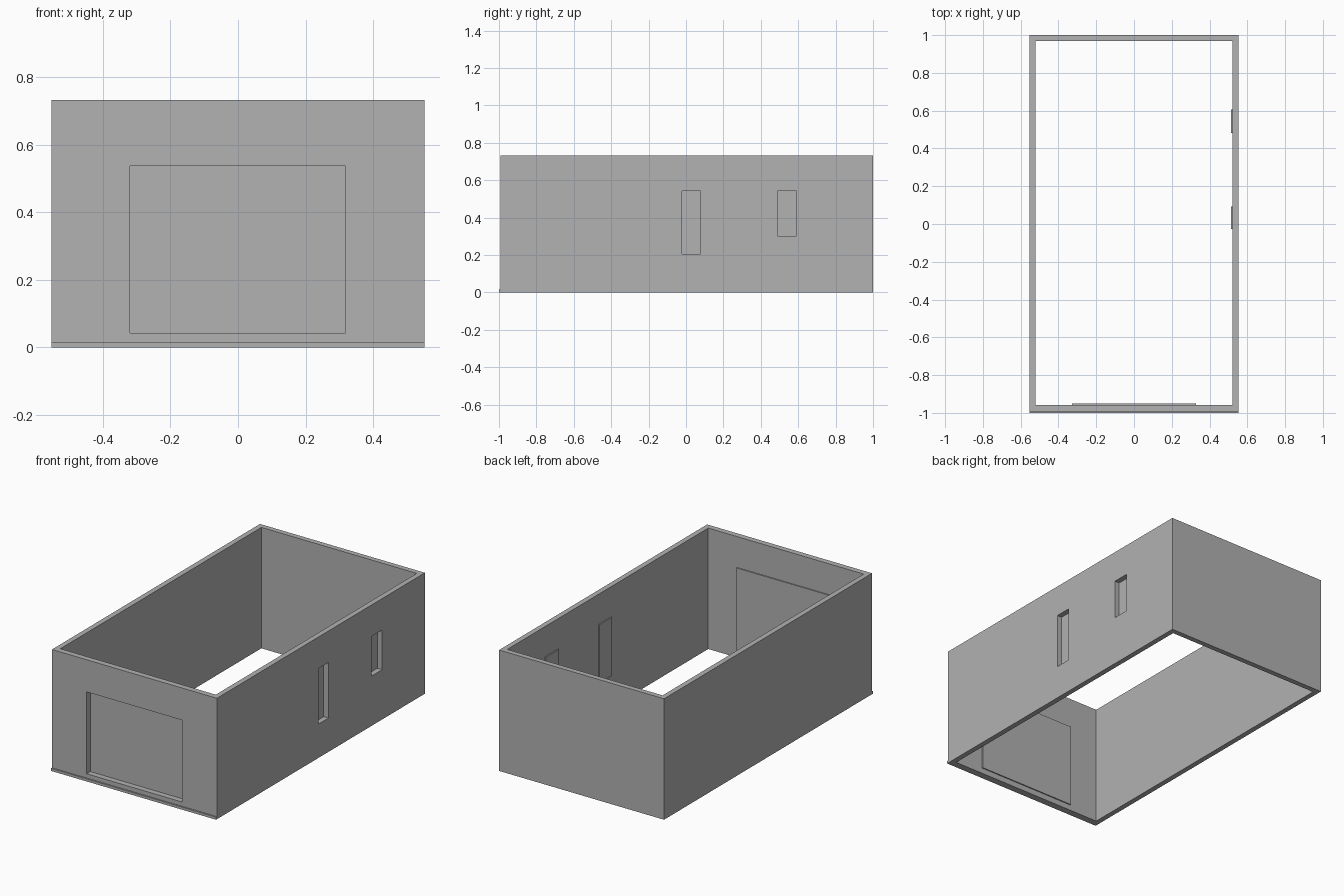
import bpy
import bmesh
from mathutils import Vector

if "Cube" in bpy.data.objects:
    bpy.data.objects.remove(bpy.data.objects["Cube"], do_unlink=True)

grey = bpy.data.materials.new("plain grey")
grey.use_nodes = True
grey.diffuse_color = (0.445, 0.445, 0.445, 1)
grey.node_tree.nodes["Principled BSDF"].inputs["Base Color"].default_value = grey.diffuse_color


def box(name, low, high):
    """Axis-aligned box between two corners."""
    low, high = Vector(low), Vector(high)
    bm = bmesh.new()
    bmesh.ops.create_cube(bm, size=1)
    for v in bm.verts:
        v.co = (low + high) / 2 + v.co * (high - low)
    mesh = bpy.data.meshes.new(name)
    bm.to_mesh(mesh)
    bm.free()
    mesh.materials.append(grey)
    obj = bpy.data.objects.new(name, mesh)
    bpy.context.collection.objects.link(obj)
    return obj


def cut(target, low, high):
    """Subtract a box from the target and remove the cutter."""
    cutter = box("cutter", low, high)
    cutter.hide_render = True
    mod = target.modifiers.new("cut", "BOOLEAN")
    mod.operation = "DIFFERENCE"
    mod.solver = "EXACT"
    mod.object = cutter
    bpy.context.view_layer.objects.active = target
    bpy.ops.object.modifier_apply(modifier=mod.name)
    bpy.data.objects.remove(cutter, do_unlink=True)


W, H = 0.553, 0.733              # half width and height
FRONT, BACK = -0.992, 1.0        # outer wall faces
IN_X, IN_FRONT, IN_BACK = 0.521, -0.957, 0.968
LIP = 0.007                      # how far the panels stand into the room

# Four walls, open at the top and bottom
walls = box("walls", (-W, FRONT, 0), (W, BACK, H))
cut(walls, (-IN_X, IN_FRONT, -1), (IN_X, IN_BACK, 1))

# Thin sill along the foot of the front wall
box("front_sill", (-W, -1, 0), (W, FRONT, 0.016))

# Wide front doorway, closed by a panel on the inside
cut(walls, (-0.32, -1.1, 0.042), (0.318, -0.9, 0.538))
box("door_panel", (-0.328, IN_FRONT, 0.034), (0.328, IN_FRONT + LIP, 0.546))

# Narrow side windows, closed by panels on the inside
for name, y0, y1, z0 in (("front", -0.021, 0.077, 0.205), ("rear", 0.489, 0.591, 0.302)):
    cut(walls, (0.4, y0, z0), (0.7, y1, 0.542))
    box(name + "_window_panel", (IN_X - LIP, y0 - 0.006, z0 - 0.008),
        (IN_X, y1 + 0.016, 0.55))
